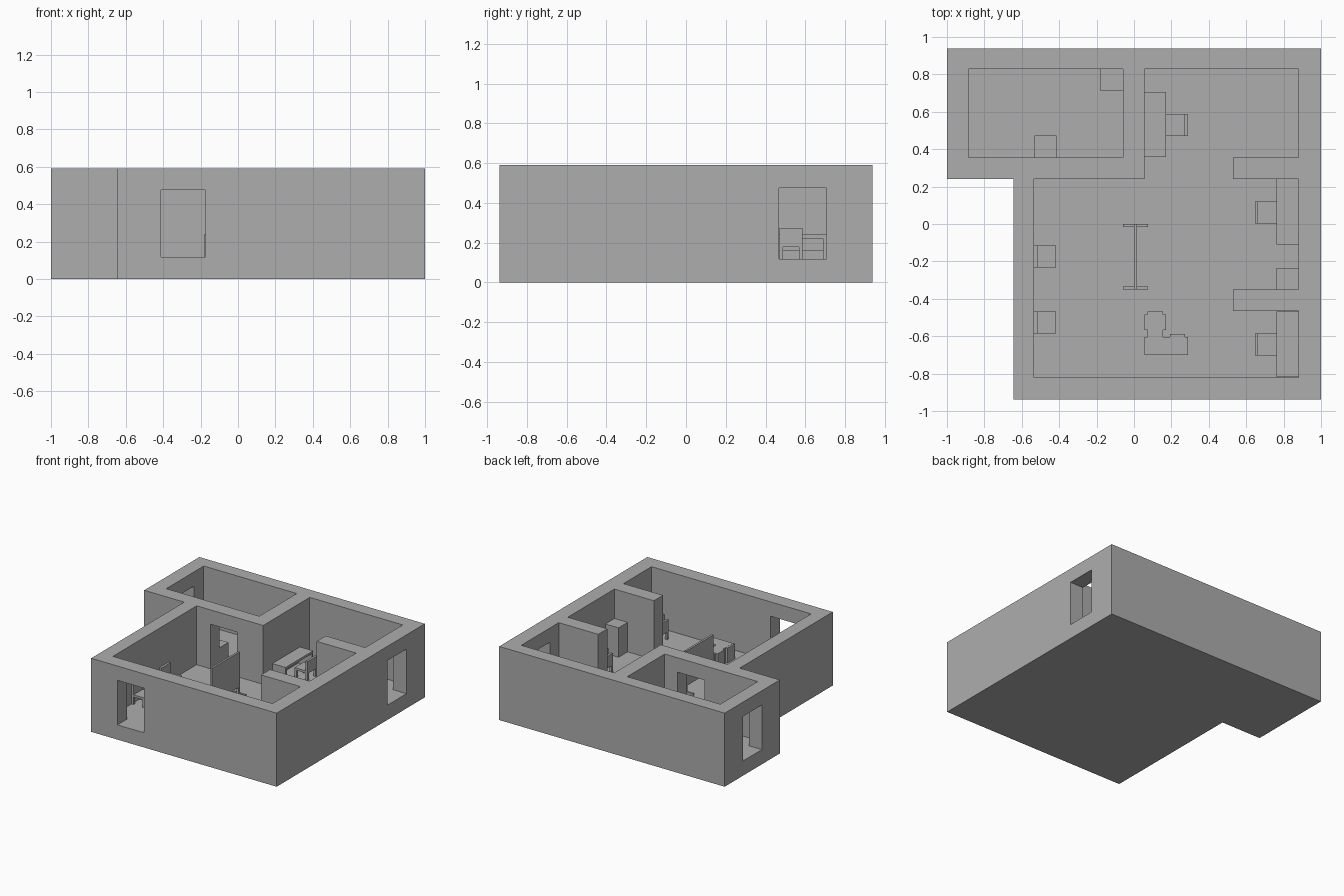
import bpy
import bmesh

cube = bpy.data.objects.get("Cube")
if cube:
    bpy.data.objects.remove(cube, do_unlink=True)

FLOOR, TOP = 0.118, 0.59
T = 0.018  # thickness of furniture boards

grey = bpy.data.materials.new("plain_grey")
grey.use_nodes = True
GREY = (0.42, 0.42, 0.42, 1)
grey.diffuse_color = GREY
grey.node_tree.nodes["Principled BSDF"].inputs["Base Color"].default_value = GREY


def finish(bm, name):
    bmesh.ops.recalc_face_normals(bm, faces=bm.faces)
    mesh = bpy.data.meshes.new(name)
    bm.to_mesh(mesh)
    bm.free()
    mesh.materials.append(grey)
    ob = bpy.data.objects.new(name, mesh)
    bpy.context.scene.collection.objects.link(ob)
    return ob


def add_prism(bm, outline, z0, z1):
    face = bm.faces.new([bm.verts.new((x, y, z0)) for x, y in outline])
    ext = bmesh.ops.extrude_face_region(bm, geom=[face])["geom"]
    up = [v for v in ext if isinstance(v, bmesh.types.BMVert)]
    bmesh.ops.translate(bm, verts=up, vec=(0, 0, z1 - z0))


def rect(x0, x1, y0, y1):
    return [(x0, y0), (x1, y0), (x1, y1), (x0, y1)]


def prism(name, outline, z0, z1):
    bm = bmesh.new()
    add_prism(bm, outline, z0, z1)
    return finish(bm, name)


def boxes(name, parts):
    """One object from boxes given as x0, x1, y0, y1, z0, z1."""
    bm = bmesh.new()
    for x0, x1, y0, y1, z0, z1 in parts:
        add_prism(bm, rect(x0, x1, y0, y1), z0, z1)
    return finish(bm, name)


# Building block, carved into rooms and doorways
house = prism("house_walls_and_floor",
              [(-0.645, -0.938), (1, -0.938), (1, 0.938), (-1, 0.938),
               (-1, 0.24), (-0.645, 0.24)], 0, TOP)
main_room = [(-0.535, -0.82), (0.88, -0.82), (0.88, -0.465), (0.53, -0.465),
             (0.53, -0.35), (0.88, -0.35), (0.88, 0.24), (0.53, 0.24),
             (0.53, 0.355), (0.88, 0.355), (0.88, 0.83), (0.055, 0.83),
             (0.055, 0.24), (-0.535, 0.24)]
DOOR_TOP = 0.475
cuts = [
    (main_room, TOP + 0.1),
    (rect(-0.885, -0.06, 0.355, 0.83), TOP + 0.1),
    (rect(-0.412, -0.175, -1.1, -0.77), DOOR_TOP),
    (rect(-0.412, -0.175, 0.2, 0.4), DOOR_TOP),
    (rect(0.83, 1.1, 0.467, 0.706), DOOR_TOP),
    (rect(-1.1, -0.83, 0.467, 0.706), DOOR_TOP),
]
cutters = []
for outline, z1 in cuts:
    cutter = prism("cutter", outline, FLOOR, z1)
    cutter.hide_render = True
    mod = house.modifiers.new("cut", 'BOOLEAN')
    mod.operation, mod.solver, mod.object = 'DIFFERENCE', 'EXACT', cutter
    cutters.append(cutter)
deps = bpy.context.evaluated_depsgraph_get()
carved = bpy.data.meshes.new_from_object(house.evaluated_get(deps))
house.modifiers.clear()
house.data = carved
for cutter in cutters:
    bpy.data.objects.remove(cutter, do_unlink=True)


def desk(name, x0, y0, wall_side):
    """Desk along y; wall_side is the x direction of its wall."""
    x1, y1, top = x0 + 0.117, y0 + 0.35, 0.24
    back = x1 - T if wall_side > 0 else x0
    boxes(name, [
        (x0, x1, y0, y1, top - T, top),
        (x0, x1, y0, y0 + T, FLOOR, top - T),
        (x0, x1, y1 - T, y1, FLOOR, top - T),
        (back, back + T, y0 + T, y1 - T, 0.16, top - T),
    ])


def chair(name, x0, y0, back_side):
    """Four-legged chair; back_side is the x direction of its backrest."""
    s = 0.117
    x1, y1 = x0 + s, y0 + s
    back = x1 - T if back_side > 0 else x0
    parts = [(x0, x1, y0, y1, 0.178, 0.196),
             (back, back + T, y0, y1, 0.196, 0.275)]
    for lx in (x0, x1 - T):
        for ly in (y0, y1 - T):
            parts.append((lx, lx + T, ly, ly + T, FLOOR, 0.178))
    boxes(name, parts)


# Desks with their chairs
desk("back_desk", 0.055, 0.357, -1)
chair("back_desk_chair", 0.172, 0.47, 1)
desk("middle_desk", 0.763, -0.11, 1)
chair("middle_desk_chair", 0.646, 0.003, -1)
desk("front_desk", 0.763, -0.817, 1)
chair("front_desk_chair", 0.646, -0.702, -1)

# Chairs along the entrance wall
chair("wall_chair_back", -0.535, -0.232, -1)
chair("wall_chair_front", -0.535, -0.585, -1)

# Tall cabinet beside the partition
boxes("tall_cabinet", [(0.763, 0.88, -0.35, -0.235, FLOOR, 0.354)])

# Small room fittings
boxes("corner_basin", [(-0.178, -0.06, 0.712, 0.83, FLOOR, 0.24)])
boxes("low_box", [(-0.532, -0.415, 0.355, 0.472, FLOOR, 0.24)])

# Standing board on two feet
board = [(0, 0.016, -0.35, 0, 0.18, 0.46)]
for y in (-0.35, -0.016):
    board.append((-0.06, 0.075, y, y + 0.016, FLOOR, 0.136))
    board.append((0, 0.016, y, y + 0.016, 0.136, 0.18))
boxes("standing_board", board)

# Cluster of seats in an L shape
boxes("corner_seating", [
    (0.057, 0.172, -0.567, -0.484, FLOOR, 0.24),
    (0.073, 0.155, -0.698, -0.468, FLOOR, 0.239),
    (0.057, 0.288, -0.7, -0.605, FLOOR, 0.238),
    (0.193, 0.272, -0.699, -0.587, FLOOR, 0.237),
])
